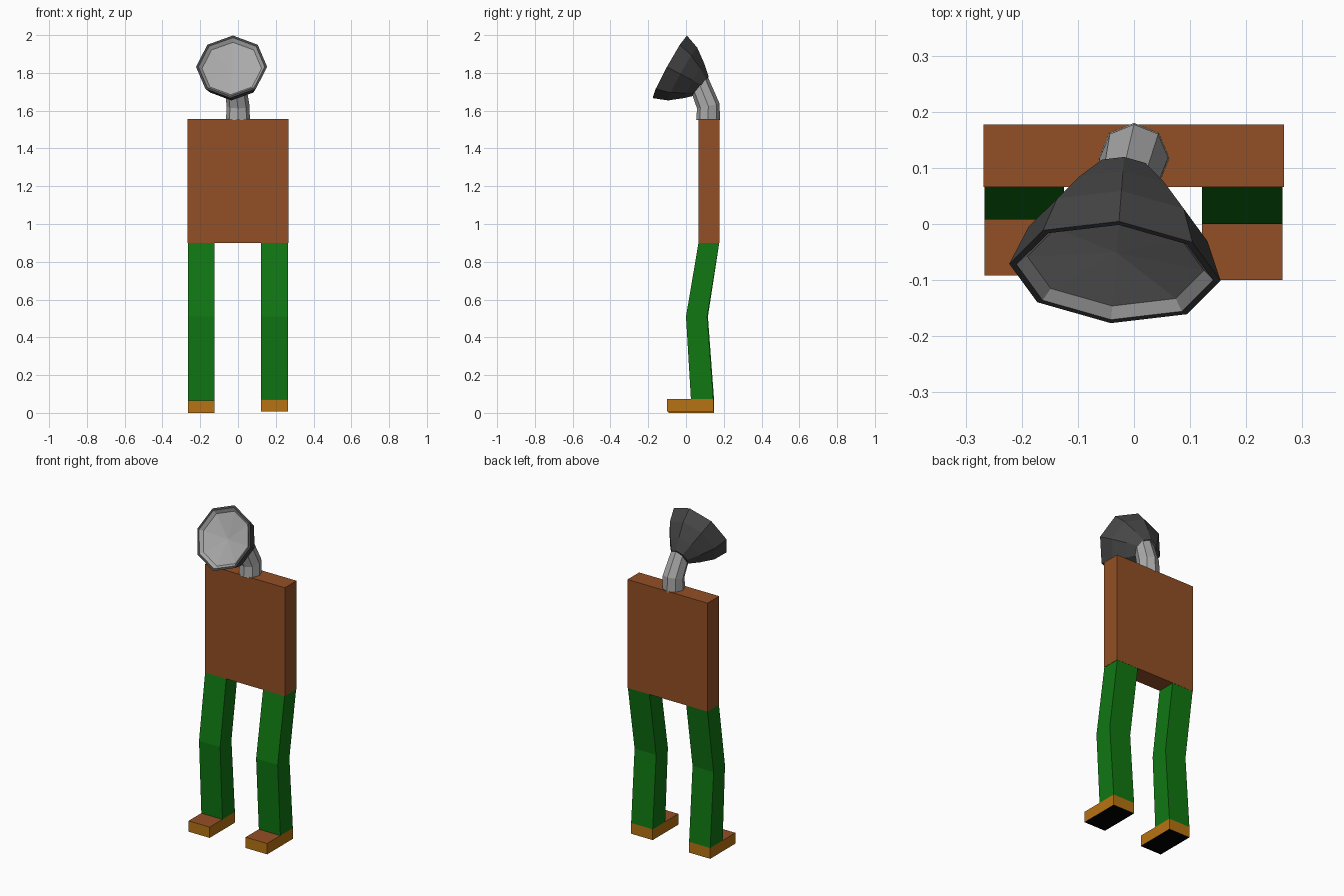
import bpy, bmesh, math
from mathutils import Vector

if "Cube" in bpy.data.objects:
    bpy.data.objects.remove(bpy.data.objects["Cube"])


def material(name, r, g, b):
    m = bpy.data.materials.new(name)
    m.diffuse_color = (r, g, b, 1)
    m.use_nodes = True
    m.node_tree.nodes["Principled BSDF"].inputs["Base Color"].default_value = m.diffuse_color
    return m


BROWN = material("brown", 0.29, 0.078, 0.018)
GREEN = material("green", 0.005, 0.185, 0.006)
ORANGE = material("orange", 0.47, 0.17, 0.006)
BLACK = material("black", 0.0, 0.0, 0.0)
DARK = material("dark grey", 0.06, 0.06, 0.06)
LIGHT = material("light grey", 0.40, 0.40, 0.40)


def loft(name, rings, mats, band_mat=lambda i: 0):
    """Skin a list of vertex rings; a single-point ring closes to a tip."""
    bm = bmesh.new()
    rows = [[bm.verts.new(p) for p in ring] for ring in rings]
    for i, (a, b) in enumerate(zip(rows, rows[1:])):
        n = len(a)
        for k in range(n):
            j = (k + 1) % n
            quad = (a[k], a[j], b[0]) if len(b) == 1 else (a[k], a[j], b[j], b[k])
            bm.faces.new(quad).material_index = band_mat(i)
    for row in (rows[0], rows[-1]):
        if len(row) > 2:
            bm.faces.new(row)
    bmesh.ops.recalc_face_normals(bm, faces=bm.faces)
    me = bpy.data.meshes.new(name)
    bm.to_mesh(me)
    bm.free()
    for m in mats:
        me.materials.append(m)
    ob = bpy.data.objects.new(name, me)
    bpy.context.collection.objects.link(ob)
    return ob


def rect(x0, x1, y0, y1, z):
    return [(x0, y0, z), (x1, y0, z), (x1, y1, z), (x0, y1, z)]


def octagon(center, u, v, r):
    return [Vector(center) + r * (math.cos(k * math.pi / 4) * u + math.sin(k * math.pi / 4) * v)
            for k in range(8)]


# Torso slab
loft("torso", [rect(-0.268, 0.267, 0.066, 0.177, z) for z in (0.90, 1.555)], [BROWN])

# Legs bent at the knee, and feet with brown tops and black soles
for side, x0, x1, dy, z0 in (("left", -0.266, -0.125, 0.008, 0.0),
                             ("right", 0.121, 0.265, 0.0, 0.008)):
    top = z0 + 0.065
    loft(side + "_leg", [rect(x0, x1, 0.066, 0.176, 0.90),
                         rect(x0, x1, dy, 0.112 + dy / 2, 0.51),
                         rect(x0, x1, 0.026 + dy / 2, 0.145 + dy / 2, top)], [GREEN])
    foot = loft(side + "_foot", [rect(x0, x1, -0.10 + dy, 0.145 + dy / 2, z)
                                 for z in (z0, top)], [ORANGE, BROWN, BLACK])
    for f in foot.data.polygons:
        if abs(f.normal.z) > 0.5:
            f.material_index = 1 if f.normal.z > 0 else 2

# Bent neck tube
neck = []
for center, tilt, r in (((0, 0.117, 1.55), 0, 0.063),
                        ((0, 0.118, 1.625), 0.22, 0.061),
                        ((-0.014, 0.068, 1.75), 0.45, 0.055)):
    neck.append(octagon(center, Vector((1, 0, 0)),
                        Vector((0, math.cos(tilt), math.sin(tilt))), r))
loft("neck", neck, [LIGHT])

# Lamp-like head: dark shell, thin rim, recessed light face
front = Vector((-0.07, -0.875, 0.482)).normalized()
u = Vector((1, -0.08, 0)).normalized()
v = front.cross(u)
rim = Vector((-0.034, -0.086, 1.832))
profile = [(0.205, 0.055), (0.148, 0.107), (0.078, 0.160), (0.0, 0.189),
           (0.0, 0.176), (0.018, 0.158)]   # (depth behind rim, radius)
rings = [octagon(rim - front * d, u, v, r) for d, r in profile]
rings.append([rim - front * 0.04])
loft("lamp_head", rings, [DARK, LIGHT], lambda i: 1 if i >= 4 else 0)
